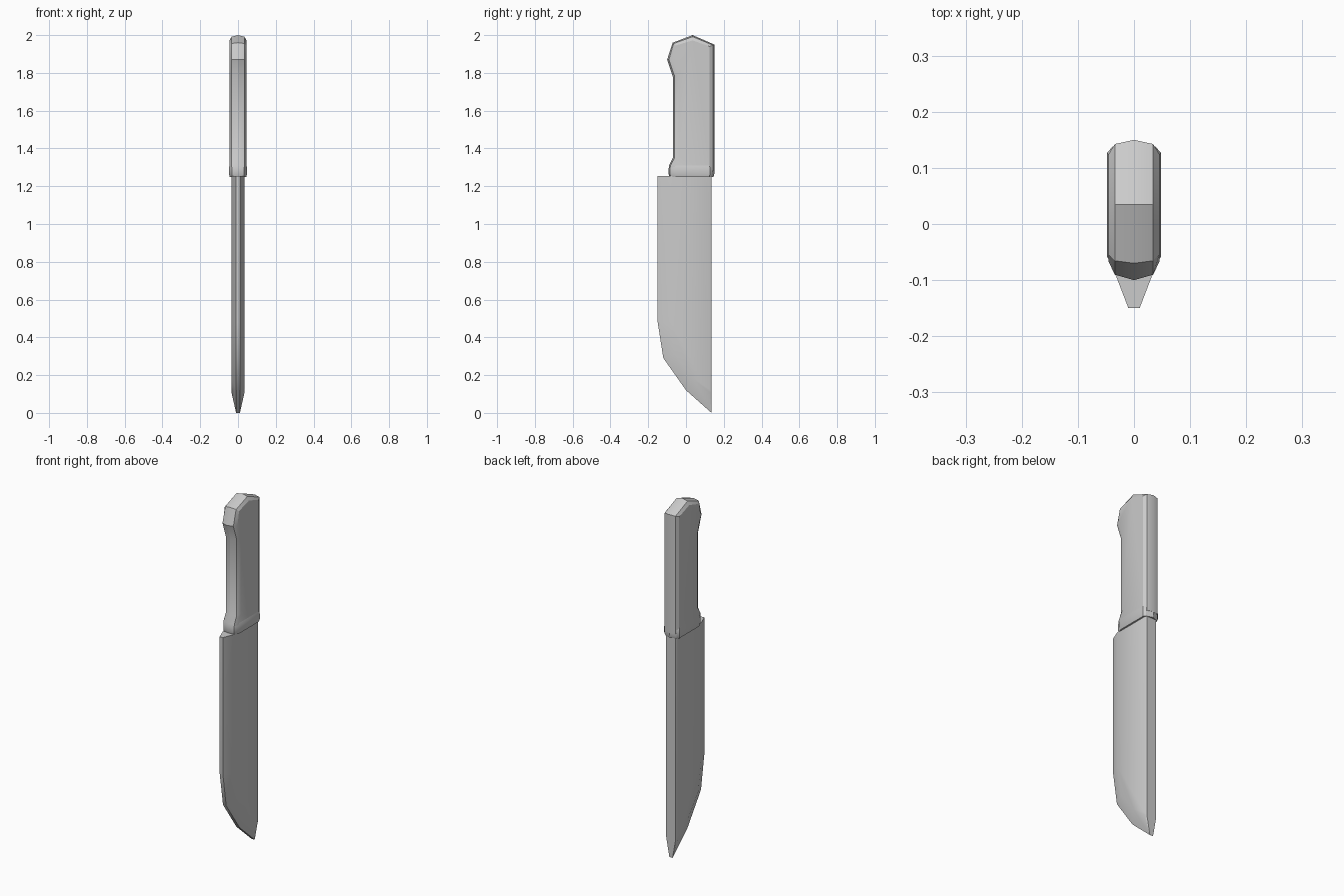
import bpy, bmesh

if "Cube" in bpy.data.objects:
    bpy.data.objects.remove(bpy.data.objects["Cube"])


def loft(name, rings):
    """Skin closed rings of 3D points and cap both ends."""
    bm = bmesh.new()
    rows = [[bm.verts.new(p) for p in ring] for ring in rings]
    n = len(rows[0])
    for a, b in zip(rows, rows[1:]):
        for i in range(n):
            j = (i + 1) % n
            bm.faces.new((a[i], a[j], b[j], b[i]))
    bm.faces.new(rows[0])
    bm.faces.new(rows[-1])
    bmesh.ops.recalc_face_normals(bm, faces=bm.faces)
    mesh = bpy.data.meshes.new(name)
    bm.to_mesh(mesh)
    bm.free()
    obj = bpy.data.objects.new(name, mesh)
    bpy.context.collection.objects.link(obj)
    bpy.ops.object.select_all(action='DESELECT')
    obj.select_set(True)
    bpy.context.view_layer.objects.active = obj
    bpy.ops.object.shade_smooth_by_angle(angle=0.5)
    return obj


def flip(ring):
    return [(-x, y, z) for x, y, z in ring]


# Blade: flat cheek, ground bevel to the cutting edge, thick spine
cheek = [(0.035, y, z) for y, z in (
    (-0.085, 1.255), (-0.085, 0.48), (-0.06, 0.31), (0.04, 0.18),
    (0.125, 0.11), (0.125, 0.125), (0.125, 1.255))]
edge = [(0.01, -0.15, 1.255), (0.01, -0.15, 0.48), (0.01, -0.12, 0.29),
        (0.01, 0.0, 0.12), (0.01, 0.135, 0.0), (0.03, 0.135, 0.11),
        (0.03, 0.135, 1.255)]
loft("blade", [cheek, edge, flip(edge), flip(cheek)])

# Handle: side outline with a ridge round the middle and bevelled cheeks
ridge = [(0.15, 1.28), (0.15, 1.95), (0.035, 2.0), (-0.07, 1.96),
         (-0.1, 1.87), (-0.07, 1.78), (-0.07, 1.35), (-0.09, 1.31), (-0.09, 1.28)]
inner = [(0.125, 1.28), (0.125, 1.94), (0.035, 1.972), (-0.055, 1.945),
         (-0.068, 1.87), (-0.037, 1.785), (-0.037, 1.355), (-0.06, 1.315), (-0.06, 1.28)]


def outline(x, t):
    return [(x, a + (c - a) * t, b + (d - b) * t)
            for (a, b), (c, d) in zip(ridge, inner)]


half = [outline(0.045, 1), outline(0.034, 0.3)]
loft("handle", half + [outline(0, 0)] + [flip(r) for r in reversed(half)])

# Guard: collar at the foot of the handle
right = [(0, -0.092), (0.033, -0.085), (0.048, -0.058), (0.048, 0.127), (0.038, 0.138)]
section = right + [(0, 0.15)] + [(-x, y) for x, y in reversed(right[1:])]
loft("guard", [[(x * s, 0.03 + (y - 0.03) * (0.5 + s / 2), z) for x, y in section]
               for z, s in ((1.25, 0.92), (1.265, 1), (1.295, 1), (1.312, 0.93))])
